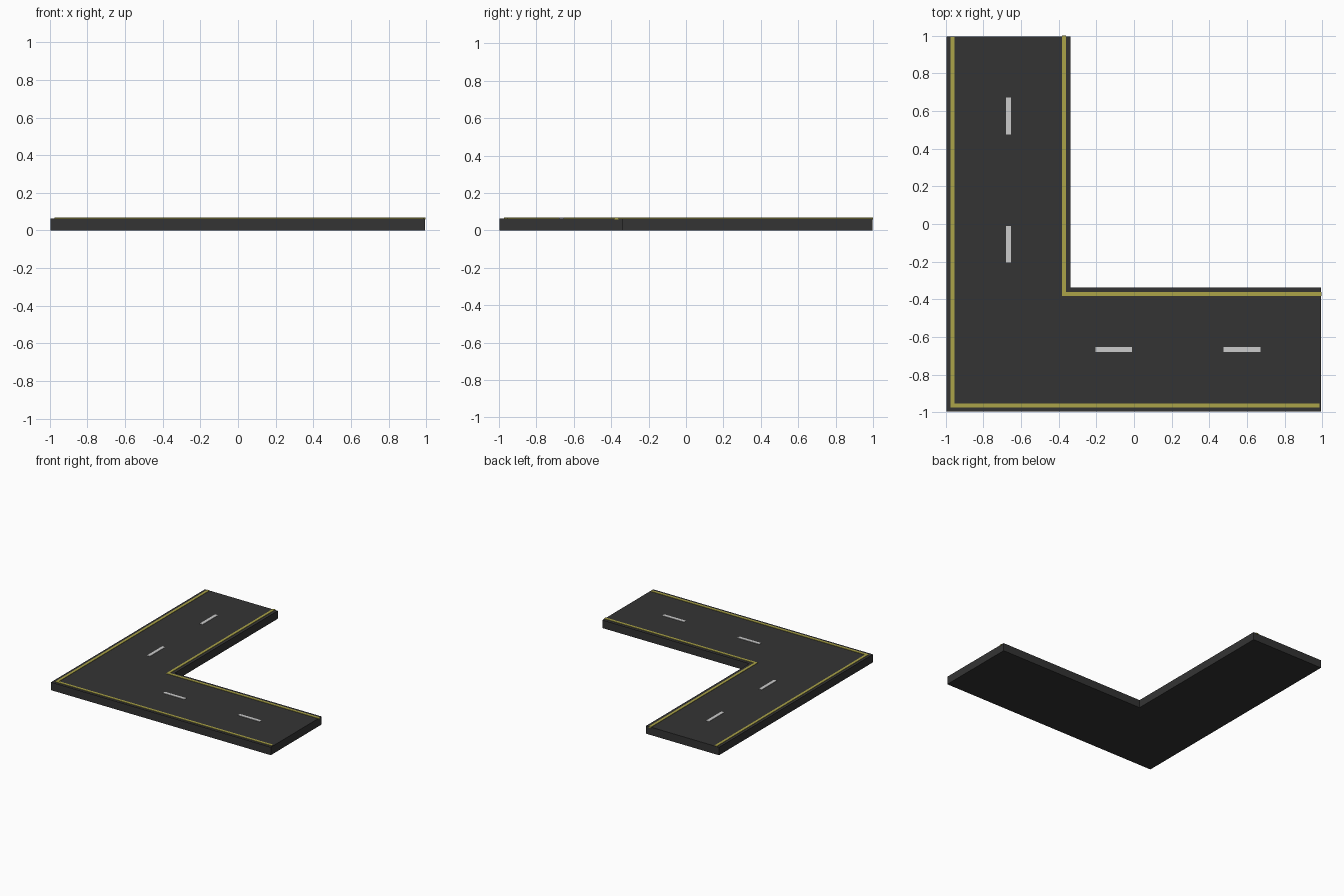
import bpy, bmesh

if "Cube" in bpy.data.objects:
    bpy.data.objects.remove(bpy.data.objects["Cube"])


def material(name, rgb):
    m = bpy.data.materials.new(name)
    m.diffuse_color = (*rgb, 1)
    m.use_nodes = True
    m.node_tree.nodes["Principled BSDF"].inputs["Base Color"].default_value = m.diffuse_color
    return m


asphalt = material("asphalt", (0.034, 0.034, 0.034))
yellow = material("yellow_paint", (0.41, 0.37, 0.065))
white = material("white_paint", (0.60, 0.60, 0.60))

TOP = 0.065


def prism(name, outline, z0, z1, mat):
    """Extrude a flat outline from z0 to z1."""
    bm = bmesh.new()
    face = bm.faces.new([bm.verts.new((x, y, z0)) for x, y in outline])
    ext = bmesh.ops.extrude_face_region(bm, geom=[face])
    for v in ext["geom"]:
        if isinstance(v, bmesh.types.BMVert):
            v.co.z = z1
    bmesh.ops.recalc_face_normals(bm, faces=bm.faces)
    me = bpy.data.meshes.new(name)
    bm.to_mesh(me)
    bm.free()
    me.materials.append(mat)
    ob = bpy.data.objects.new(name, me)
    bpy.context.collection.objects.link(ob)
    return ob


def corner(lo, hi, end_x, end_y):
    """L-shaped outline with its bend at the lower left."""
    return [(lo, lo), (end_x, lo), (end_x, hi), (hi, hi), (hi, end_y), (lo, end_y)]


# Road slab
prism("road_slab", corner(-0.996, -0.337, 0.994, 0.996), 0, TOP, asphalt)

# Edge lines: thin plates, barely proud of the road
prism("outer_edge_line", corner(-0.974, -0.953, 0.985, 0.994), TOP - 0.006, TOP + 0.003, yellow)
prism("inner_edge_line", corner(-0.383, -0.362, 0.996, 1.0), TOP - 0.006, TOP + 0.003, yellow)

# Centre dashes on both arms
c, w = -0.666, 0.013
for i, (a, b) in enumerate([(-0.205, -0.01), (0.475, 0.672)]):
    across = [(a, c - w), (b, c - w), (b, c + w), (a, c + w)]
    prism(f"dash_x_{i}", across, TOP - 0.006, TOP + 0.003, white)
    prism(f"dash_y_{i}", [(y, x) for x, y in across], TOP - 0.006, TOP + 0.003, white)
